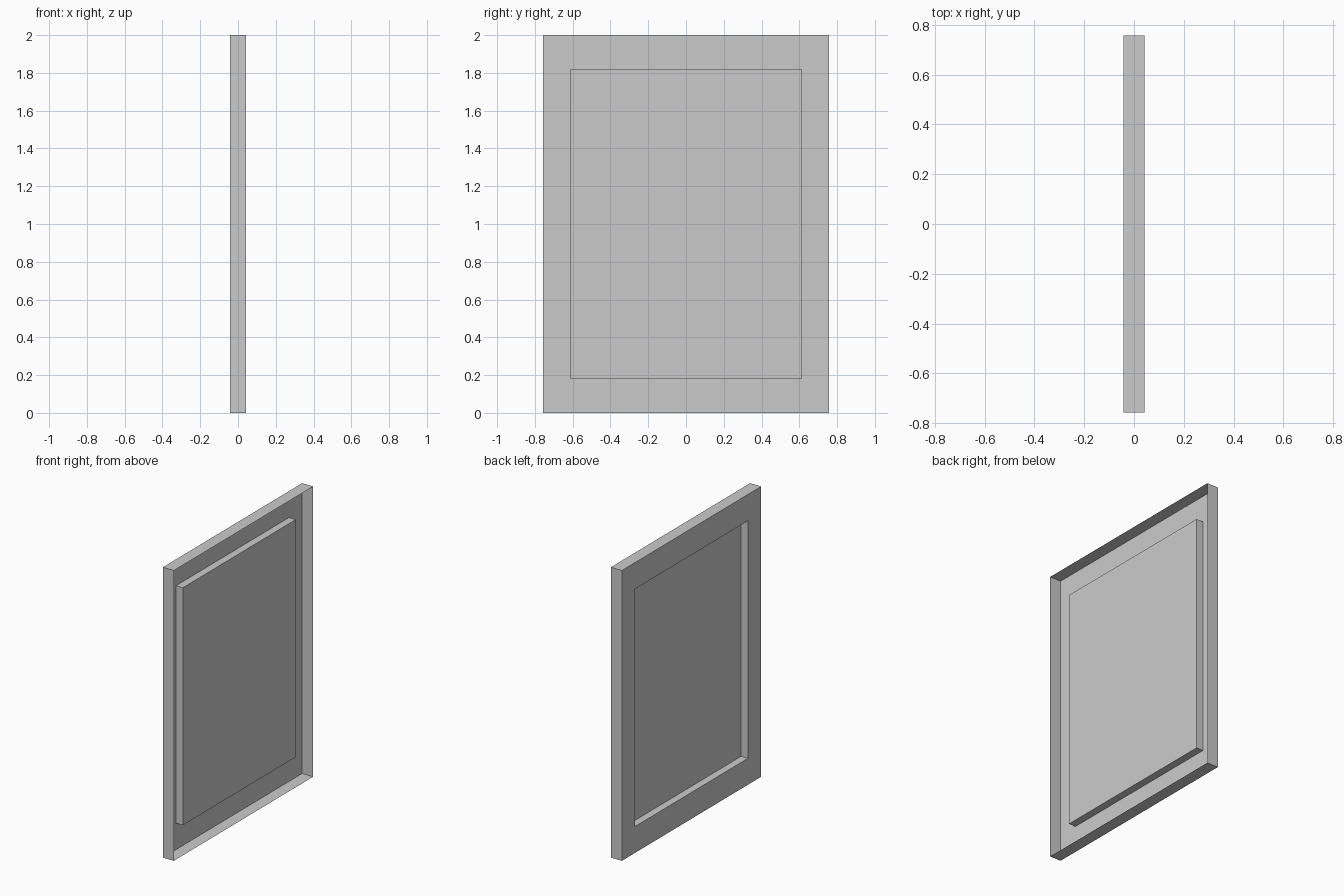
import bpy
import bmesh

if "Cube" in bpy.data.objects:
    bpy.data.objects.remove(bpy.data.objects["Cube"])

bm = bmesh.new()


def ring(x, half_w, half_h):
    """Rectangle of vertices in the YZ plane, centred on z = 1."""
    corners = [(-1, -1), (1, -1), (1, 1), (-1, 1)]
    return [bm.verts.new((x, sy * half_w, 1 + sz * half_h)) for sy, sz in corners]


def bridge(a, b):
    """Band of four quads joining two rings."""
    for i in range(4):
        j = (i + 1) % 4
        bm.faces.new((a[i], b[i], b[j], a[j]))


# Thin pressed sheet, open on the +x side: rim, flat border, recessed centre
T, W, H = 0.042, 0.758, 1.0
rings = [
    ring(T, W, H),             # open rim
    ring(-T, W, H),            # outer edge of border
    ring(-T, 0.615, 0.818),    # inner edge of border
    ring(0.010, 0.615, 0.818), # recessed panel
]
for a, b in zip(rings, rings[1:]):
    bridge(a, b)
bm.faces.new(rings[-1][::-1])

mesh = bpy.data.meshes.new("recessed_panel")
bm.to_mesh(mesh)
bm.free()
panel = bpy.data.objects.new("recessed_panel", mesh)
bpy.context.collection.objects.link(panel)
